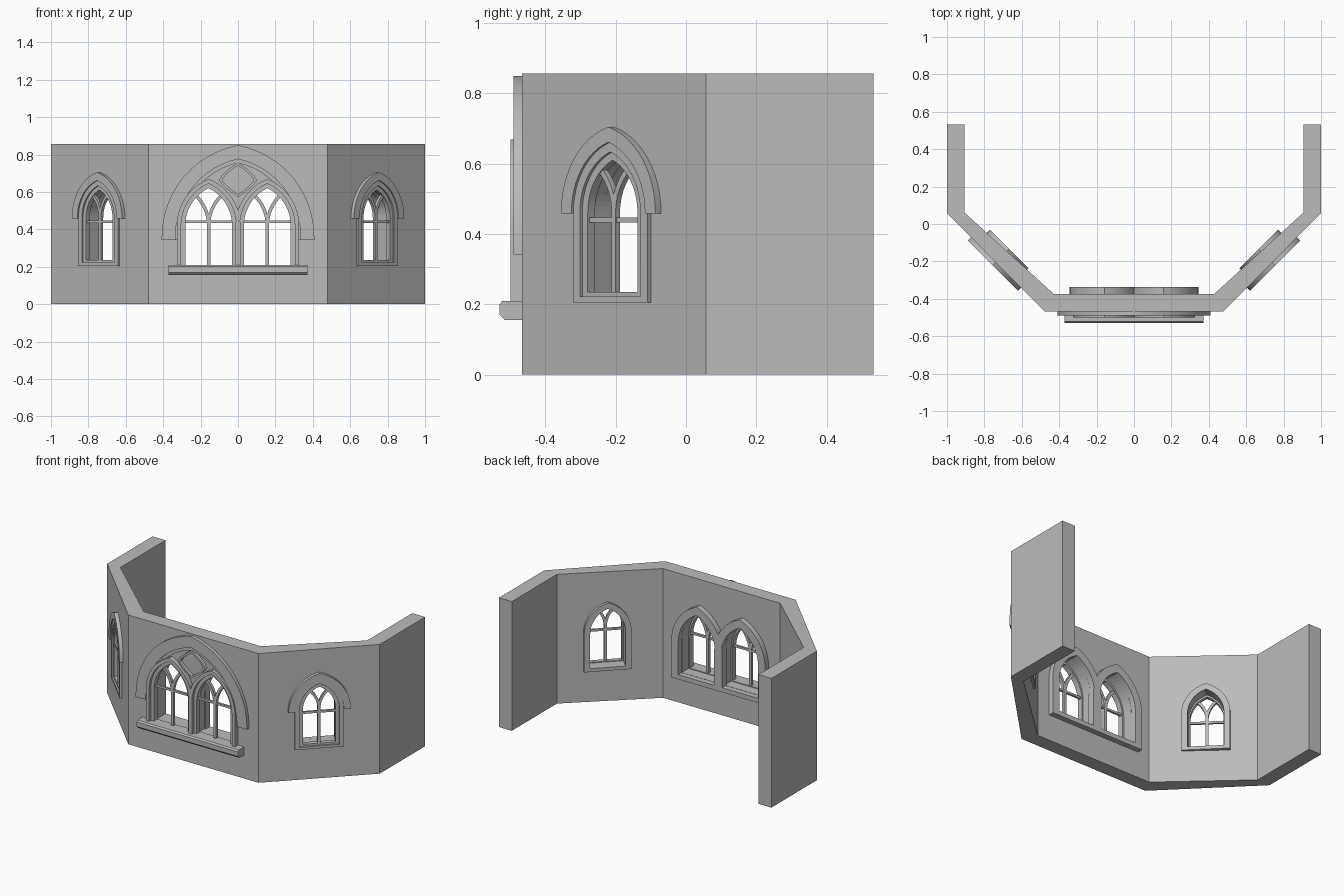
import bpy, bmesh
from math import sin, cos, acos, sqrt, pi, radians
from mathutils import Matrix

cube = bpy.data.objects.get("Cube")
if cube:
    bpy.data.objects.remove(cube)

stone = bpy.data.materials.new("grey stone")
stone.use_nodes = True
GREY = (0.5, 0.5, 0.5, 1)
stone.diffuse_color = GREY
stone.node_tree.nodes["Principled BSDF"].inputs["Base Color"].default_value = GREY

# Each wall that holds a window: x right, y inwards, z up
FRONT = Matrix.Translation((0, -0.467, 0))
SIDES = {
    "left": Matrix.Translation((0.739, -0.206, 0)) @ Matrix.Rotation(pi / 4, 4, "Z"),
    "right": Matrix.Translation((-0.739, -0.206, 0)) @ Matrix.Rotation(-pi / 4, 4, "Z"),
}
UPRIGHT = lambda p, d: (p[0], d, p[1])
PLAN = lambda p, d: (p[0], p[1], d)
ACROSS = lambda p, d: (d, p[0], p[1])


def strip(name, a, b, d0, d1, place=Matrix(), axes=UPRIGHT, closed=False, smooth=True):
    """Solid band between two matching paths, extruded from d0 to d1."""
    bm = bmesh.new()
    rows = [[bm.verts.new(axes(q, d)) for q in (p1, p2) for d in (d0, d1)]
            for p1, p2 in zip(a, b)]
    n = len(rows)
    for i in range(n if closed else n - 1):
        r, s = rows[i], rows[(i + 1) % n]
        for j, k in ((0, 1), (1, 3), (3, 2), (2, 0)):
            bm.faces.new((r[j], r[k], s[k], s[j]))
    if not closed:
        for r in (rows[0], rows[-1]):
            bm.faces.new((r[0], r[1], r[3], r[2]))
    bmesh.ops.remove_doubles(bm, verts=bm.verts, dist=1e-5)
    bmesh.ops.recalc_face_normals(bm, faces=bm.faces)
    mesh = bpy.data.meshes.new(name)
    bm.to_mesh(mesh)
    bm.free()
    mesh.materials.append(stone)
    if smooth:
        mesh.shade_smooth()
        mesh.set_sharp_from_angle(angle=radians(30))
    obj = bpy.data.objects.new(name, mesh)
    obj.matrix_world = place
    bpy.context.collection.objects.link(obj)
    return obj


class Arch:
    """Pointed arch: half width, bottom, spring line and apex heights."""

    def __init__(self, w, bottom, spring, apex, cx=0):
        self.w, self.bottom, self.spring, self.cx = w, bottom, spring, cx
        self.r = (w * w + (apex - spring) ** 2) / (2 * w)

    def half(self, grow=0, side=1, steps=12):
        c, r = self.w - self.r, self.r + grow
        top = acos(-c / r)
        pts = [(self.w + grow, self.bottom - 0.6 * grow)]
        pts += [(c + r * cos(top * i / steps), self.spring + r * sin(top * i / steps))
                for i in range(steps + 1)]
        pts[-1] = (0, pts[-1][1])
        return [(self.cx + side * x, z) for x, z in pts]

    def full(self, grow=0):
        return self.half(grow) + self.half(grow, -1)[-2::-1]

    def ring(self, name, g0, g1, d0, d1, place):
        strip(name, self.full(g0), self.full(g1), d0, d1, place, closed=True)

    def hood(self, name, g0, g1, d0, d1, place, foot):
        a, b = self.full(g0), self.full(g1)
        for path in (a, b):
            for i in (0, -1):
                path[i] = (path[i][0], foot)
        strip(name, a, b, d0, d1, place)

    def cutter(self, place):
        return strip("opening_cutter", self.half(), self.half(0, -1), -0.1, 0.2, place)

    def tracery(self, name, d0, d1, place, bar=0.009):
        # Mullion, crossbar and the two arcs that branch from the mullion
        cx, zs, r = self.cx, self.spring, self.r
        strip(name + "_mullion", [(cx - bar, self.bottom - 0.01), (cx - bar, zs)],
              [(cx + bar, self.bottom - 0.01), (cx + bar, zs)], d0, d1, place)
        strip(name + "_crossbar", [(cx - self.w - 0.01, 0.433), (cx + self.w + 0.01, 0.433)],
              [(cx - self.w - 0.01, 0.447), (cx + self.w + 0.01, 0.447)], d0 + 0.003, d1 - 0.003, place)
        end = acos((r - self.w / 2) / r) * 1.04
        for side, word in ((1, "left"), (-1, "right")):
            def arc(rad):
                return [(cx + side * (r - rad * cos(end * i / 8)), zs + rad * sin(end * i / 8))
                        for i in range(9)]
            strip(f"{name}_{word}_branch", arc(r - bar), arc(r + bar), d0, d1, place)


# Walls: outer and inner plan lines
outer = [(-1, 0.533), (-1, 0.057), (-0.478, -0.467)]
inner = [(-0.905, 0.533), (-0.905, 0.06), (-0.43, -0.373)]
mirror = lambda path: path + [(-x, y) for x, y in reversed(path)]
walls = strip("walls", mirror(outer), mirror(inner), 0, 0.857, axes=PLAN, smooth=False)

cutters = []

# Front double window
for cx, word in ((0.157, "left"), (-0.157, "right")):
    name = f"front_{word}_light"
    light = Arch(0.125, 0.21, 0.42, 0.62, cx)
    cutters.append(Arch(0.135, 0.205, 0.42, 0.635, cx).cutter(FRONT))
    light.ring(name + "_outer_moulding", 0.045, 0.022, -0.032, 0.01, FRONT)
    light.ring(name + "_inner_moulding", 0.024, 0, -0.012, 0.025, FRONT)
    light.ring(name + "_inside_frame", 0.062, 0.011, 0.085, 0.13, FRONT)
    light.tracery(name, 0, 0.02, FRONT)

# Large hood over the front window, with a thin band inside it
great = Arch(0.408, 0.342, 0.36, 0.85)
great.hood("front_hood", 0, -0.073, -0.023, 0.01, FRONT, 0.342)
great.hood("front_hood_band", -0.07, -0.093, -0.014, 0.01, FRONT, 0.342)

# Curved diamond between the hood and the two lights
rim = [(0, 0.757), (0.05, 0.722), (0.085, 0.69), (0.102, 0.66),
       (0.07, 0.625), (0.035, 0.597), (0, 0.572)]
rim += [(-x, z) for x, z in rim[-2:0:-1]]
core = [(x * 0.83, 0.663 + (z - 0.663) * 0.83) for x, z in rim]
strip("front_diamond_rim", rim, core, -0.022, 0.01, FRONT, closed=True)

# Front window sill
strip("front_sill", [(-0.46, 0.155), (-0.515, 0.155), (-0.53, 0.17)],
      [(-0.46, 0.21), (-0.522, 0.21), (-0.53, 0.2)], -0.372, 0.372, axes=ACROSS, smooth=False)

# Single windows in the two slanted walls
for word, place in SIDES.items():
    name = f"{word}_window"
    window = Arch(0.1, 0.235, 0.46, 0.61)
    cutters.append(Arch(0.108, 0.23, 0.46, 0.622).cutter(place))
    window.ring(name + "_outer_moulding", 0.05, 0.022, -0.014, 0.01, place)
    window.ring(name + "_inner_moulding", 0.024, 0, -0.004, 0.025, place)
    window.ring(name + "_inside_frame", 0.045, 0.008, 0.07, 0.103, place)
    window.hood(name + "_hood", 0.09, 0.048, -0.022, 0.01, place, 0.47 - 0.012)
    window.tracery(name, 0, 0.018, place, 0.008)

# Cut the openings through the walls
for c in cutters:
    mod = walls.modifiers.new("opening", "BOOLEAN")
    mod.operation, mod.solver, mod.object = "DIFFERENCE", "EXACT", c
bpy.context.view_layer.update()
graph = bpy.context.evaluated_depsgraph_get()
cut_mesh = bpy.data.meshes.new_from_object(walls.evaluated_get(graph))
walls.modifiers.clear()
walls.data = cut_mesh
cut_mesh.shade_flat()
for c in cutters:
    bpy.data.objects.remove(c)
